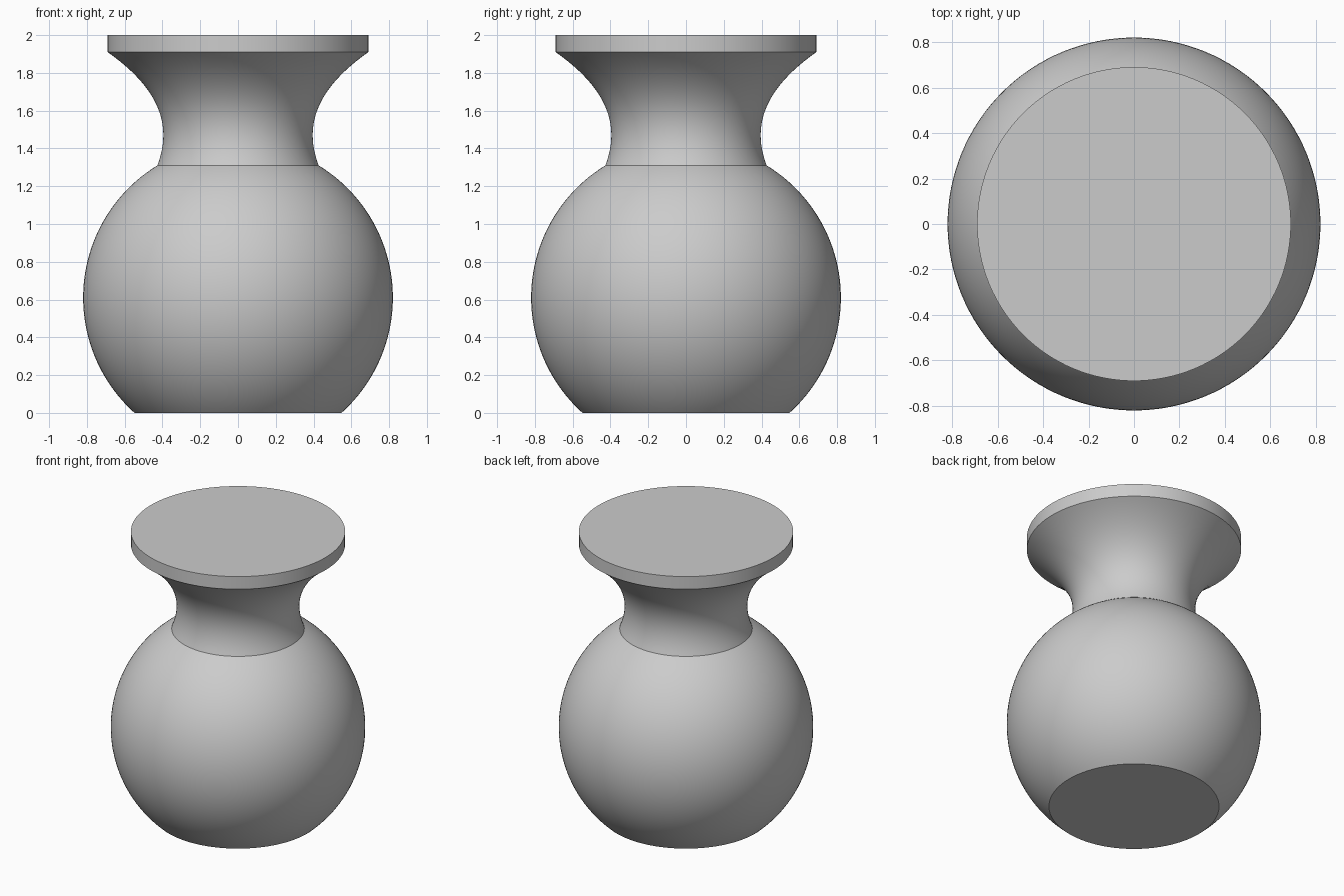
import bpy, bmesh, math
from mathutils import Vector
from mathutils.geometry import interpolate_bezier

cube = bpy.data.objects.get("Cube")
if cube:
    bpy.data.objects.remove(cube, do_unlink=True)

SEGMENTS = 128
RADIUS, CENTRE = 0.82, 0.61      # round belly
SEAM, RIM_LOW, TOP = 1.31, 1.91, 2.0
RIM_RADIUS = 0.69

# Single flat colour
grey = bpy.data.materials.new("plain grey")
grey.use_nodes = True
colour = (0.6, 0.6, 0.6, 1)
grey.diffuse_color = colour
grey.node_tree.nodes["Principled BSDF"].inputs["Base Color"].default_value = colour


def lathe(name, profile):
    """Spin a (radius, height) profile around z and cap both ends."""
    bm = bmesh.new()
    rings = []
    for r, z in profile:
        rings.append([bm.verts.new((r * math.cos(a), r * math.sin(a), z))
                      for a in (math.tau * i / SEGMENTS for i in range(SEGMENTS))])
    for low, high in zip(rings, rings[1:]):
        for i in range(SEGMENTS):
            j = (i + 1) % SEGMENTS
            bm.faces.new((low[i], low[j], high[j], high[i]))
    bm.faces.new(rings[0][::-1])
    bm.faces.new(rings[-1])
    mesh = bpy.data.meshes.new(name)
    bm.to_mesh(mesh)
    bm.free()
    obj = bpy.data.objects.new(name, mesh)
    bpy.context.collection.objects.link(obj)
    mesh.materials.append(grey)
    bpy.ops.object.select_all(action="DESELECT")
    obj.select_set(True)
    bpy.context.view_layer.objects.active = obj
    bpy.ops.object.shade_smooth_by_angle(angle=math.radians(30))
    return obj


# Belly: a ball cut flat at the floor and at the neck seam
start = math.asin(-CENTRE / RADIUS)
end = math.asin((SEAM - CENTRE) / RADIUS)
steps = 48
belly = []
for i in range(steps + 1):
    a = start + (end - start) * i / steps
    belly.append((RADIUS * math.cos(a), CENTRE + RADIUS * math.sin(a)))

# Neck: pinched curve flaring out to the rim
neck = interpolate_bezier(Vector((belly[-1][0], SEAM)), Vector((0.335, 1.55)),
                          Vector((0.45, 1.74)), Vector((RIM_RADIUS, RIM_LOW)), 32)
neck = [(p.x, p.y) for p in neck[1:]]

# Rim: straight-sided disc with a flat closed top
rim = [(RIM_RADIUS, TOP)]

lathe("vase", belly + neck + rim)
